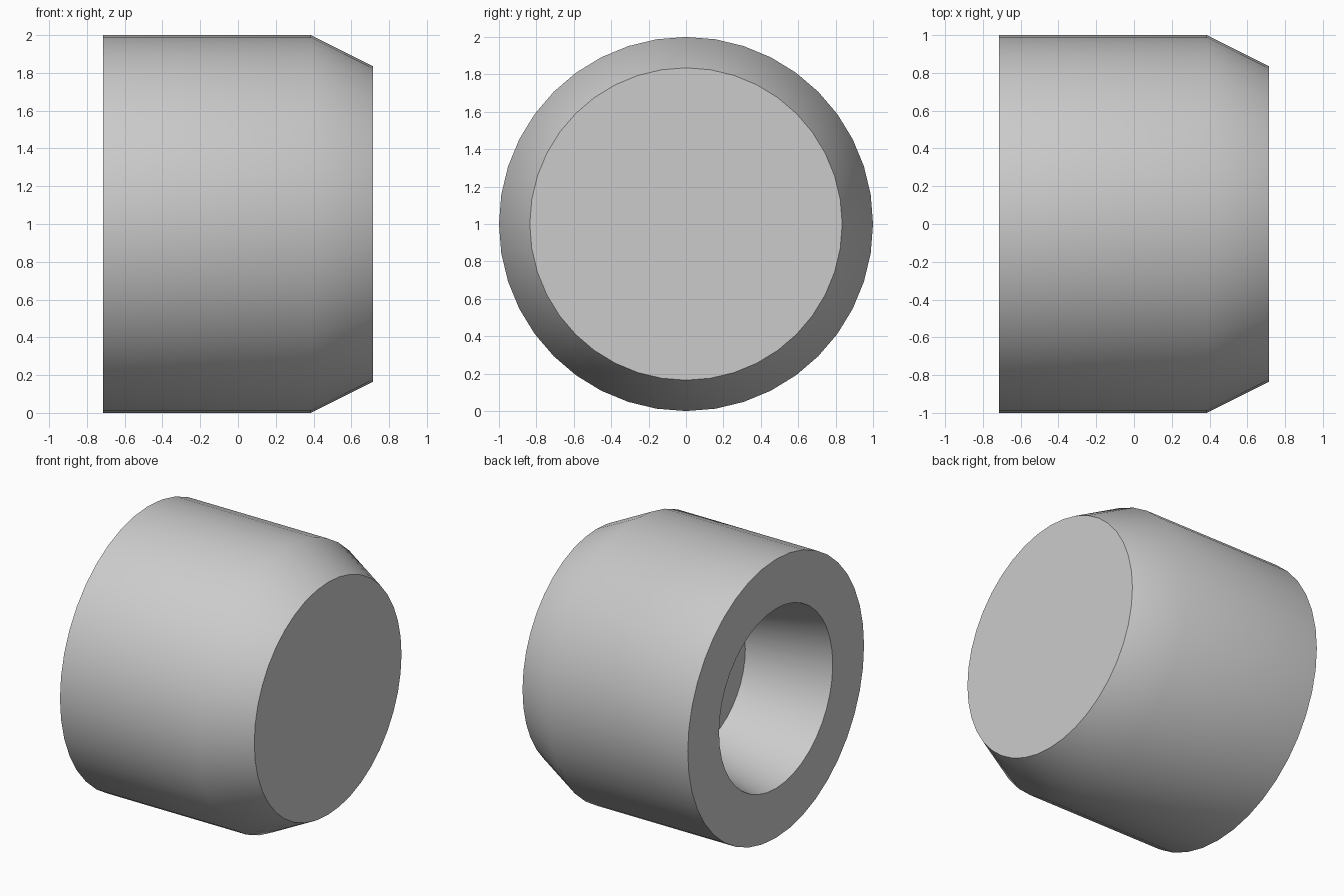
import bpy, bmesh, math
from mathutils import Vector

cube = bpy.data.objects.get("Cube")
if cube:
    bpy.data.objects.remove(cube, do_unlink=True)

SIDES = 40

grey = bpy.data.materials.new("light_grey")
grey.use_nodes = True
colour = (0.6, 0.6, 0.6, 1)
grey.diffuse_color = colour
grey.node_tree.nodes["Principled BSDF"].inputs["Base Color"].default_value = colour

# Rings as (x, radius): tapered bore floor, bore rim, open end, shoulder, closed end
profile = [(-0.114, 0.51), (-0.714, 0.645), (-0.714, 1), (0.386, 1), (0.714, 0.835)]

bm = bmesh.new()
rings = []
for x, r in profile:
    angles = [math.tau * i / SIDES for i in range(SIDES)]
    rings.append([bm.verts.new((x, r * math.cos(a), r * math.sin(a))) for a in angles])

# Walls between neighbouring rings
for a, b in zip(rings, rings[1:]):
    for i in range(SIDES):
        j = (i + 1) % SIDES
        bm.faces.new((a[i], a[j], b[j], b[i]))

# Bore floor and end cap
bm.faces.new(rings[0])
bm.faces.new(rings[-1])
bmesh.ops.recalc_face_normals(bm, faces=bm.faces[:])
bmesh.ops.translate(bm, verts=bm.verts[:], vec=Vector((0, 0, 1)))

mesh = bpy.data.meshes.new("chamfered_cap")
bm.to_mesh(mesh)
bm.free()
mesh.materials.append(grey)
cap = bpy.data.objects.new("chamfered_cap", mesh)
bpy.context.collection.objects.link(cap)

# Smooth round walls, crisp rims
bpy.ops.object.select_all(action='DESELECT')
cap.select_set(True)
bpy.context.view_layer.objects.active = cap
bpy.ops.object.shade_smooth_by_angle(angle=math.radians(35))
